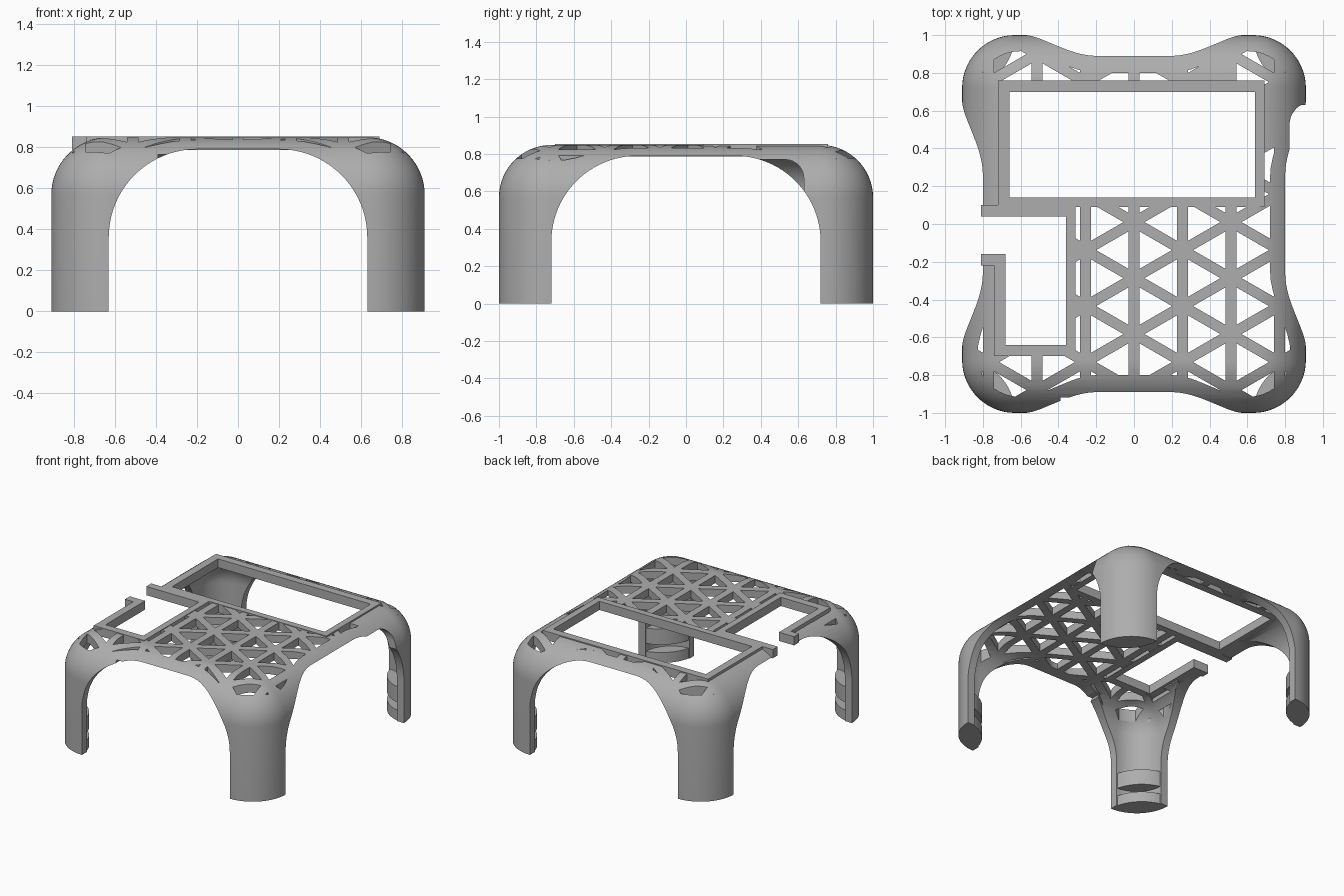
import bpy, bmesh, math
from mathutils import Matrix

old = bpy.data.objects.get("Cube")
if old:
    bpy.data.objects.remove(old)

HX, HY, TOP, R, WALL = 0.91, 1.0, 0.848, 0.28, 0.06
PITCH, BAR = 0.2567, 0.056

grey = bpy.data.materials.new("grey plastic")
grey.use_nodes = True
grey.diffuse_color = (0.42, 0.42, 0.42, 1)
grey.node_tree.nodes["Principled BSDF"].inputs["Base Color"].default_value = (0.42, 0.42, 0.42, 1)


def finish(name, bm):
    bmesh.ops.recalc_face_normals(bm, faces=bm.faces)
    mesh = bpy.data.meshes.new(name)
    bm.to_mesh(mesh)
    bm.free()
    mesh.materials.append(grey)
    ob = bpy.data.objects.new(name, mesh)
    bpy.context.collection.objects.link(ob)
    return ob


def box_bm(x0, x1, y0, y1, z0, z1):
    bm = bmesh.new()
    bmesh.ops.create_cube(bm, size=1)
    bm.transform(Matrix.Translation(((x0 + x1) / 2, (y0 + y1) / 2, (z0 + z1) / 2))
                 @ Matrix.Diagonal((x1 - x0, y1 - y0, z1 - z0, 1)))
    return bm


def box(name, *size):
    return finish(name, box_bm(*size))


def rounded_box(name, hx, hy, z0, z1, r):
    bm = box_bm(-hx, hx, -hy, hy, z0, z1)
    edges = [e for e in bm.edges if max(v.co.z for v in e.verts) > z1 - 0.01]
    bmesh.ops.bevel(bm, geom=edges, offset=r, segments=16, profile=0.5, affect='EDGES')
    return finish(name, bm)


def prism(name, pts, depth):
    """Extrude a closed 3D polygon along a vector."""
    bm = bmesh.new()
    face = bm.faces.new([bm.verts.new(p) for p in pts])
    new = bmesh.ops.extrude_face_region(bm, geom=[face], use_keep_orig=True)["geom"]
    bmesh.ops.translate(bm, vec=depth, verts=[g for g in new if isinstance(g, bmesh.types.BMVert)])
    return finish(name, bm)


def combine(target, tool, operation='DIFFERENCE'):
    """Apply a boolean and delete the tool."""
    mod = target.modifiers.new("cut", 'BOOLEAN')
    mod.object, mod.operation, mod.solver = tool, operation, 'EXACT'
    bpy.context.view_layer.update()
    result = bpy.data.meshes.new_from_object(target.evaluated_get(bpy.context.evaluated_depsgraph_get()))
    target.modifiers.clear()
    target.data = result
    bpy.data.objects.remove(tool)


def arch_profile(half, r, z_top):
    right = [(half, -0.2)]
    for i in range(25):
        a = math.pi / 2 * i / 24
        right.append((half - r + r * math.cos(a), z_top - r + r * math.sin(a)))
    return right + [(-u, z) for u, z in reversed(right)]


def smooth(t):
    t = min(max(t, 0), 1)
    return t * t * (3 - 2 * t)


# Hollow rounded shell with arches through both directions, leaving four legs
shell = rounded_box("shell", HX, HY, 0, TOP, R)
combine(shell, rounded_box("hollow", HX - WALL, HY - WALL, -0.6, TOP - WALL, R - WALL))
arch = arch_profile(0.63, 0.43, 0.79)
combine(shell, prism("front_arch", [(u, -1.2, z) for u, z in arch], (0, 2.4, 0)))
arch = arch_profile(0.72, 0.46, 0.79)
combine(shell, prism("side_arch", [(-1.2, u, z) for u, z in arch], (2.4, 0, 0)))

# Lattice openings: waisted panel minus a triangular grid of bars
quarter = []
for i in range(13):
    x = 0.6 * i / 12
    quarter.append((x, 0.80 + 0.115 * smooth((x - 0.2) / 0.4)))
for i in range(1, 12):
    a = math.pi / 2 * (1 - i / 12)
    quarter.append((0.6 + 0.23 * math.cos(a), 0.7 + 0.215 * math.sin(a)))
for i in range(13):
    y = 0.7 * (1 - i / 12)
    quarter.append((0.72 + 0.11 * smooth((y - 0.25) / 0.45), y))
half = quarter + [(x, -y) for x, y in reversed(quarter[:-1])]
outline = half + [(-x, y) for x, y in reversed(half[1:-1])]
openings = prism("openings", [(x, y, 0.6) for x, y in outline], (0, 0, 0.5))


def cut_bar(x, y, angle):
    bar = box_bm(-BAR / 2, BAR / 2, -3, 3, 0.5, 1.2)
    bar.transform(Matrix.Translation((x, y, 0)) @ Matrix.Rotation(angle, 4, 'Z'))
    combine(openings, finish("bar", bar))


for k in range(-3, 4):
    cut_bar(k * PITCH, 0, 0)
step = 2 * PITCH * math.tan(math.radians(30))
for n in range(-5, 6):
    for angle in (60, -60):
        cut_bar(0, 0.01 + n * step, math.radians(angle))
combine(shell, openings)

# Screen window, side bay, bay gap and front notch
for size in [(-0.69, 0.66, 0.12, 0.73, 0.5, 1), (-0.70, -0.34, -0.66, 0.07, 0.5, 1),
             (-1.1, -0.5, -0.16, 0.07, 0.5, 1), (-0.39, -0.2, -1.1, -0.7, 0.6, 0.765)]:
    combine(shell, box("cutout", *size))

# Rounded cable port beside the rear left leg
port = box_bm(0.5, 1.1, 0.2, 0.63, 0.45, 0.77)
corner = [e for e in port.edges if all(v.co.y > 0.6 and v.co.z > 0.7 for v in e.verts)]
bmesh.ops.bevel(port, geom=corner, offset=0.1, segments=8, profile=0.5, affect='EDGES')
combine(shell, finish("port", port))

# Raised rims around the window and the side bay
rims = [(-0.72, 0.69, 0.70, 0.76), (-0.72, -0.66, 0.09, 0.76), (0.64, 0.69, 0.09, 0.76),
        (-0.72, 0.69, 0.09, 0.14), (-0.81, -0.31, 0.04, 0.10), (-0.36, -0.31, -0.70, 0.14),
        (-0.74, -0.31, -0.70, -0.64), (-0.74, -0.68, -0.70, -0.16), (-0.81, -0.68, -0.22, -0.16)]
frame = None
for r in rims:
    piece = box("rim_frame", *r, 0.786, 0.853)
    if frame:
        combine(frame, piece, 'UNION')
    else:
        frame = piece

# Two lens-shaped plates at the foot of each leg
lens = []
for cx, cy, start in ((0.63, 0.72, 0), (0.91, 1.0, 180)):
    for i in range(16):
        a = math.radians(start + 90 * i / 16)
        lens.append((cx + 0.279 * math.cos(a), cy + 0.279 * math.sin(a)))
for sx, side in ((1, "left"), (-1, "right")):
    for sy, end in ((1, "back"), (-1, "front")):
        for z0, z1, level in ((0, 0.08, "lower"), (0.14, 0.26, "upper")):
            prism(f"{end}_{side}_{level}_foot_plate",
                  [(sx * x, sy * y, z0) for x, y in lens], (0, 0, z1 - z0))

# Smooth shading with sharp cut edges
for ob in bpy.context.scene.objects:
    ob.select_set(ob.type == 'MESH')
bpy.context.view_layer.objects.active = shell
bpy.ops.object.shade_smooth_by_angle(angle=math.radians(30))
